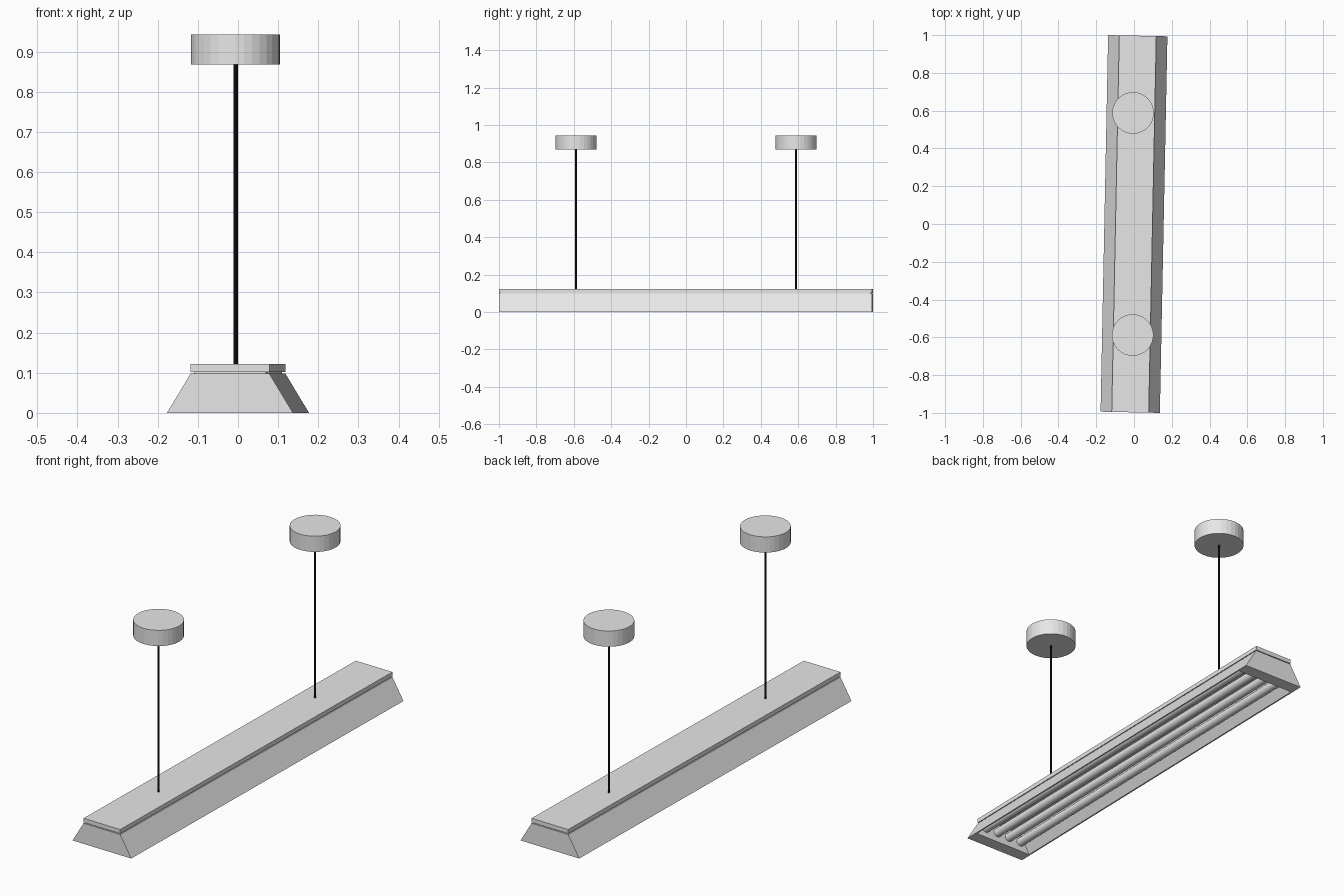
import bpy
import bmesh
from math import radians, pi
from mathutils import Matrix

cube = bpy.data.objects.get("Cube")
if cube:
    bpy.data.objects.remove(cube, do_unlink=True)

YAW = radians(-1.15)      # the lamp hangs slightly turned
HALF_LEN = 0.997
LIP = 0.06                # thickness of the solid ends


def make_material(name, rgb):
    mat = bpy.data.materials.new(name)
    mat.use_nodes = True
    mat.diffuse_color = (*rgb, 1)
    mat.node_tree.nodes["Principled BSDF"].inputs["Base Color"].default_value = (*rgb, 1)
    return mat


WHITE = make_material("white metal", (0.8, 0.8, 0.8))
BLACK = make_material("black rod", (0.012, 0.012, 0.014))


def finish(name, bm, mat, yaw=0.0):
    bmesh.ops.recalc_face_normals(bm, faces=bm.faces)
    mesh = bpy.data.meshes.new(name)
    bm.to_mesh(mesh)
    bm.free()
    mesh.materials.append(mat)
    obj = bpy.data.objects.new(name, mesh)
    obj.rotation_euler.z = yaw
    bpy.context.collection.objects.link(obj)
    return obj


def extrude_profile(name, profile, y0, y1, mat):
    """Sweep an x-z outline along y."""
    bm = bmesh.new()
    face = bm.faces.new([bm.verts.new((x, y0, z)) for x, z in profile])
    result = bmesh.ops.extrude_face_region(bm, geom=[face])
    moved = [v for v in result["geom"] if isinstance(v, bmesh.types.BMVert)]
    bmesh.ops.translate(bm, verts=moved, vec=(0, y1 - y0, 0))
    return finish(name, bm, mat, YAW)


def box_profile(half, z0, z1):
    return [(-half, z0), (half, z0), (half, z1), (-half, z1)]


def cylinder(name, radius, length, sides, matrix, mat, yaw=0.0):
    bm = bmesh.new()
    bmesh.ops.create_cone(bm, cap_ends=True, segments=sides, radius1=radius,
                          radius2=radius, depth=length, matrix=matrix)
    return finish(name, bm, mat, yaw)


# Flared reflector, open underneath
half_shell = [(0.157, 0), (0.098, 0.098)]
half_inner = [(0.150, 0), (0.097, 0.088)]


def mirrored(points):
    return [(-x, z) for x, z in reversed(points)]


extrude_profile("reflector_shell",
                mirrored(half_inner)[::-1] and
                half_shell + mirrored(half_shell) + [(-x, z) for x, z in half_inner]
                + half_inner[::-1],
                -HALF_LEN + LIP, HALF_LEN - LIP, WHITE)

# Solid ends of the reflector
trapezoid = half_shell + mirrored(half_shell)
for side, name in ((-1, "front_end_block"), (1, "back_end_block")):
    extrude_profile(name, trapezoid, side * HALF_LEN, side * (HALF_LEN - LIP), WHITE)

# Top housing on a narrow neck
extrude_profile("housing_neck", box_profile(0.09, 0.096, 0.104),
                -HALF_LEN + 0.008, HALF_LEN - 0.008, WHITE)
extrude_profile("top_housing", box_profile(0.098, 0.102, 0.122),
                -HALF_LEN, HALF_LEN, WHITE)

# Four lamp tubes
for i in range(4):
    place = (Matrix.Translation(((i - 1.5) * 0.066, 0, 0.045))
             @ Matrix.Rotation(pi / 2, 4, "X"))
    tube = cylinder(f"lamp_tube_{i + 1}", 0.02, 2 * (HALF_LEN - LIP) + 0.01, 20,
                    place, WHITE, YAW)
    bpy.ops.object.select_all(action="DESELECT")
    tube.select_set(True)
    bpy.context.view_layer.objects.active = tube
    bpy.ops.object.shade_smooth_by_angle()

# Hanging rods and ceiling canopies
for x, y, end in ((-0.007, -0.588, "front"), (-0.005, 0.588, "back")):
    cylinder(f"{end}_rod", 0.0045, 0.76, 8, Matrix.Translation((x, y, 0.495)), BLACK)
    cylinder(f"{end}_canopy", 0.11, 0.075, 32, Matrix.Translation((x, y, 0.9055)), WHITE)
